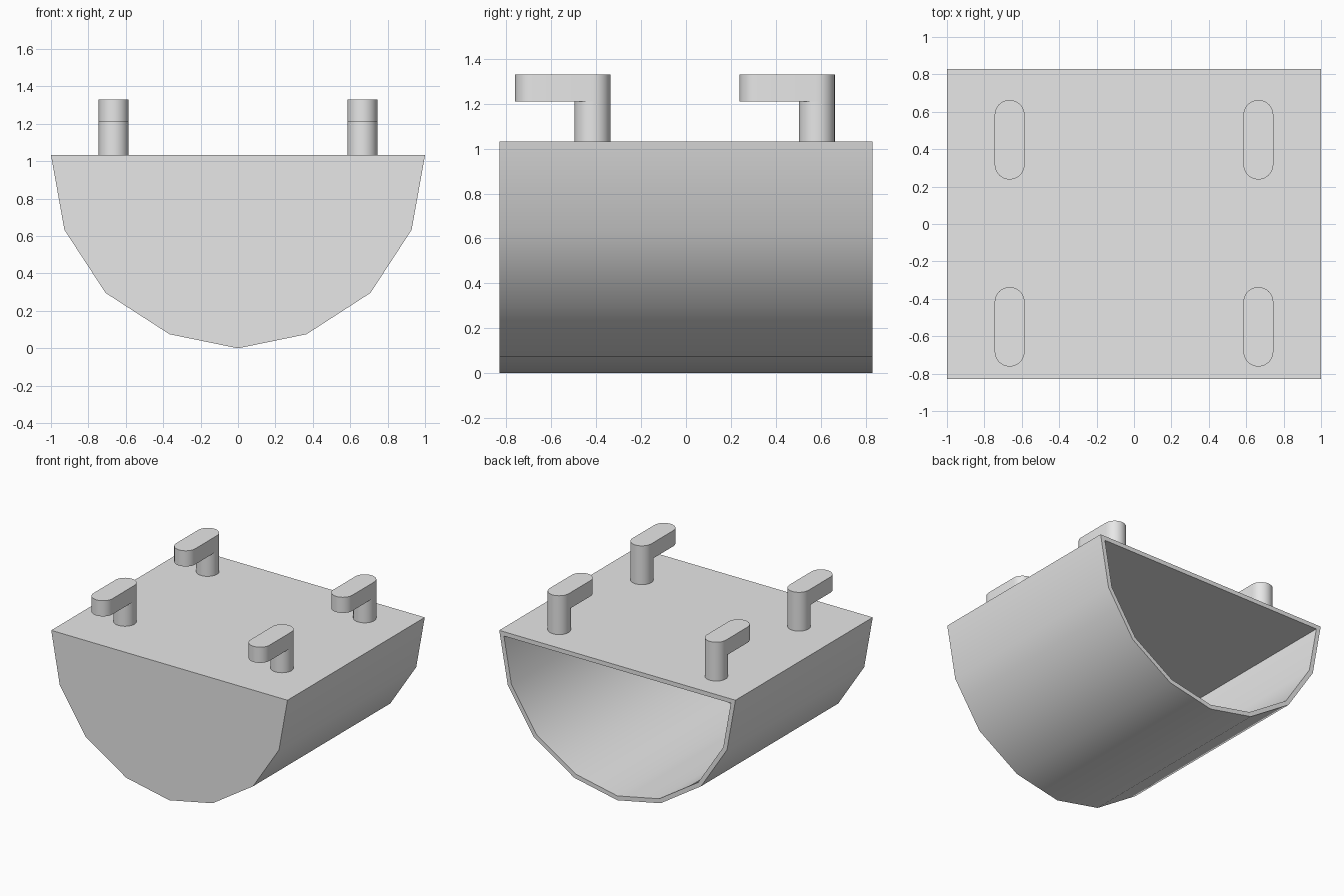
import bpy, bmesh
from math import pi, cos, sin
from mathutils import Vector

if "Cube" in bpy.data.objects:
    bpy.data.objects.remove(bpy.data.objects["Cube"], do_unlink=True)

grey = bpy.data.materials.new("plain_grey")
grey.use_nodes = True
grey.diffuse_color = (0.8, 0.8, 0.8, 1)
grey.node_tree.nodes["Principled BSDF"].inputs["Base Color"].default_value = (0.8, 0.8, 0.8, 1)


def extrude_cap(bm, face, offset):
    """Extrude one face along an offset and return the new cap."""
    cap = bmesh.ops.extrude_discrete_faces(bm, faces=[face])["faces"][0]
    bmesh.ops.translate(bm, verts=cap.verts, vec=offset)
    return cap


def prism(bm, points, offset):
    face = bm.faces.new([bm.verts.new(p) for p in points])
    # keep the base cap: extrude a copy of it
    copy = bmesh.ops.duplicate(bm, geom=[face])["face_map"][face]
    cap = extrude_cap(bm, copy, offset)
    bmesh.ops.remove_doubles(bm, verts=bm.verts, dist=1e-5)
    bmesh.ops.recalc_face_normals(bm, faces=bm.faces)
    return cap


def finish(bm, name):
    bmesh.ops.recalc_face_normals(bm, faces=bm.faces)
    mesh = bpy.data.meshes.new(name)
    bm.to_mesh(mesh)
    bm.free()
    mesh.materials.append(grey)
    obj = bpy.data.objects.new(name, mesh)
    bpy.context.collection.objects.link(obj)
    bpy.ops.object.select_all(action="DESELECT")
    obj.select_set(True)
    bpy.context.view_layer.objects.active = obj
    bpy.ops.object.shade_smooth_by_angle(angle=pi / 6)
    return obj


# Half-round trough: closed flat top and front, hollow and open at the back
HALF, TOP, WALL = 0.83, 1.033, 0.033
side = [(1, TOP), (0.928, 0.633), (0.708, 0.296), (0.366, 0.075)]
outline = side + [(0, 0)] + [(-x, z) for x, z in reversed(side)]
bm = bmesh.new()
back = prism(bm, [(x, -HALF, z) for x, z in outline], Vector((0, 2 * HALF, 0)))
bmesh.ops.inset_individual(bm, faces=[back], thickness=WALL, use_even_offset=True)
extrude_cap(bm, back, Vector((0, WALL - 2 * HALF, 0)))
finish(bm, "trough")

# Four hooks: round post with a round-ended arm reaching to the front
R, REACH, ARM_LOW, ARM_HIGH, N = 0.08, 0.265, 1.21, 1.33, 16


def arc(x, y, z, start):
    return [(x + R * cos(start + pi * i / N), y + R * sin(start + pi * i / N), z)
            for i in range(N + 1)]


for x, side_name in ((0.665, "left"), (-0.665, "right")):
    for y, end_name in ((-0.417, "front"), (0.583, "back")):
        bm = bmesh.new()
        prism(bm, arc(x, y, TOP, 0) + arc(x, y, TOP, pi)[1:-1],
              Vector((0, 0, ARM_LOW - TOP)))
        finish(bm, f"{end_name}_{side_name}_post")
        bm = bmesh.new()
        prism(bm, arc(x, y, ARM_LOW, 0) + arc(x, y - REACH, ARM_LOW, pi),
              Vector((0, 0, ARM_HIGH - ARM_LOW)))
        finish(bm, f"{end_name}_{side_name}_hook_arm")
